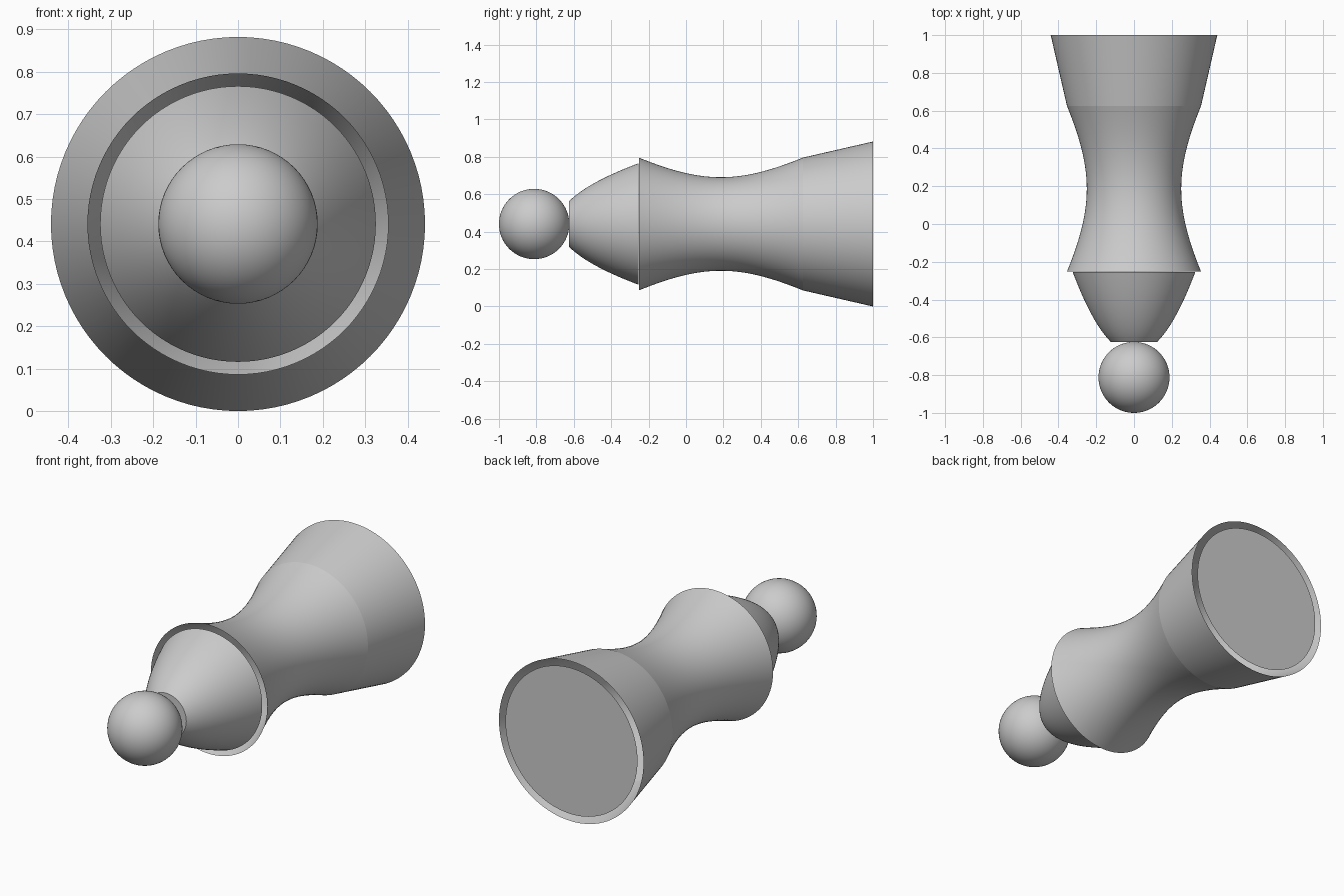
import bpy, bmesh, math

if "Cube" in bpy.data.objects:
    bpy.data.objects.remove(bpy.data.objects["Cube"])

AXIS_Z = 0.441
SEGS = 96


def lathe(name, profile, angle=25):
    """Revolve (y, radius) points around the long axis."""
    bm = bmesh.new()
    rings = []
    for y, r in profile:
        if r == 0:
            rings.append([bm.verts.new((0, y, AXIS_Z))])
            continue
        rings.append([bm.verts.new((r * math.sin(2 * math.pi * i / SEGS), y,
                                    AXIS_Z + r * math.cos(2 * math.pi * i / SEGS)))
                      for i in range(SEGS)])
    for a, b in zip(rings, rings[1:]):
        for i in range(SEGS):
            j = (i + 1) % SEGS
            if len(a) == 1:
                bm.faces.new((a[0], b[j], b[i]))
            elif len(b) == 1:
                bm.faces.new((a[i], a[j], b[0]))
            else:
                bm.faces.new((a[i], a[j], b[j], b[i]))
    bmesh.ops.recalc_face_normals(bm, faces=bm.faces)
    mesh = bpy.data.meshes.new(name)
    bm.to_mesh(mesh)
    bm.free()
    obj = bpy.data.objects.new(name, mesh)
    bpy.context.collection.objects.link(obj)
    smooth(obj, angle)
    return obj


def smooth(obj, angle):
    bpy.ops.object.select_all(action='DESELECT')
    obj.select_set(True)
    bpy.context.view_layer.objects.active = obj
    bpy.ops.object.shade_smooth_by_angle(angle=math.radians(angle))


def spread(a, b, n):
    return [a + (b - a) * i / n for i in range(n + 1)]


# front ball
bpy.ops.mesh.primitive_uv_sphere_add(segments=64, ring_count=32, radius=0.188,
                                     location=(0, -0.812, AXIS_Z))
bpy.context.object.name = "front_ball"
smooth(bpy.context.object, 30)

# bulging nose with closed ends
y0, y1, r0, r1 = -0.625, -0.253, 0.122, 0.325
nose = [(y, math.sqrt(r0**2 + (r1**2 - r0**2) * (y - y0) / (y1 - y0)))
        for y in spread(y0, y1, 20)]
lathe("nose", [(y0, 0)] + nose + [(y1, 0)])

# waisted thin shell, open at both ends
waist_y, waist_r, end_r, half = 0.1865, 0.25, 0.355, 0.4385
k = (end_r**2 - waist_r**2) / half**2
lathe("waisted_body", [(y, math.sqrt(waist_r**2 + k * (y - waist_y)**2))
                       for y in spread(waist_y - half, waist_y + half, 36)])

# flared rear skirt, open at the back
lathe("rear_skirt", [(0.625, 0.355), (1.0, 0.441)])

# flat plate set just inside the skirt's rim
lathe("rear_plate", [(0.998, 0), (0.998, 0.403)])
